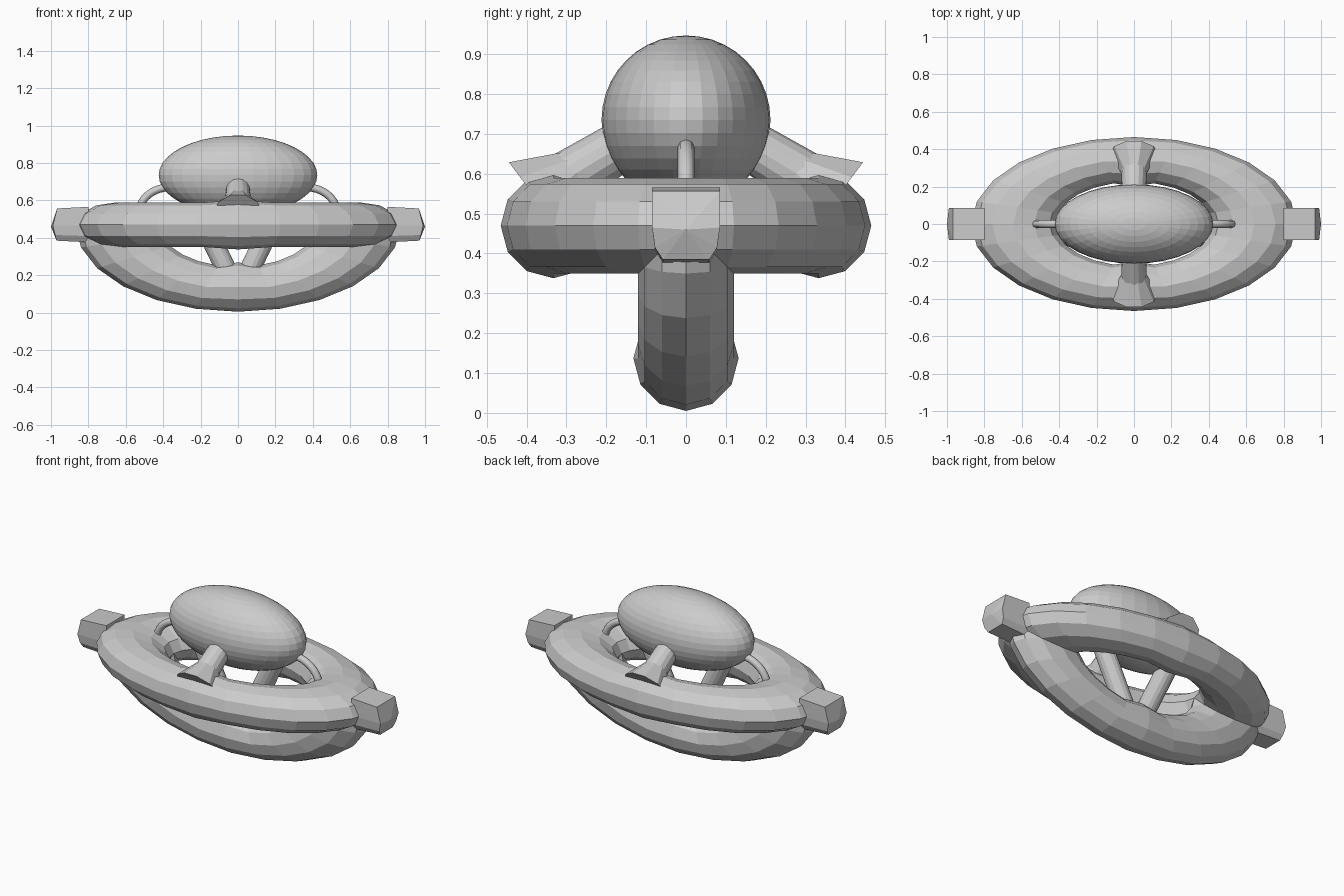
import bpy, bmesh, math
from mathutils import Vector

if "Cube" in bpy.data.objects:
    bpy.data.objects.remove(bpy.data.objects["Cube"])

CZ = 0.47          # height of the ring centre
STRETCH = 1.87     # rings are round tori stretched along x


def mesh_object(name, bm):
    bmesh.ops.recalc_face_normals(bm, faces=bm.faces)
    me = bpy.data.meshes.new(name)
    bm.to_mesh(me)
    bm.free()
    ob = bpy.data.objects.new(name, me)
    bpy.context.collection.objects.link(ob)
    return ob


def loft(name, loops, closed=False):
    """Skin a list of equal-length point loops."""
    bm = bmesh.new()
    rows = [[bm.verts.new(p) for p in loop] for loop in loops]
    n = len(rows[0])
    for i in range(len(rows) if closed else len(rows) - 1):
        a, b = rows[i], rows[(i + 1) % len(rows)]
        for j in range(n):
            k = (j + 1) % n
            bm.faces.new((a[j], a[k], b[k], b[j]))
    if not closed:
        bm.faces.new(rows[0])
        bm.faces.new(rows[-1])
    return mesh_object(name, bm)


def ring(name, start, steps, upright, R=0.345, r=0.12, segs=24, sides=12):
    """Stretched torus (or half of one), slightly swollen where x = 0."""
    loops = []
    for i in range(steps):
        a = math.radians(start) + 2 * math.pi * i / segs
        swell = 1.1 if abs(math.cos(a)) < 0.01 else 1.0
        loop = []
        for j in range(sides):
            b = 2 * math.pi * j / sides
            rad = R - r * (swell - 1) + r * swell * math.cos(b)
            x, u, v = STRETCH * rad * math.cos(a), rad * math.sin(a), r * swell * math.sin(b)
            loop.append((x, v, CZ + u) if upright else (x, u, CZ + v))
        loops.append(loop)
    return loft(name, loops, closed=steps == segs)


def tapered(name, p, q, r1, r2, sides=16):
    """Round strut from p to q."""
    p, q = Vector(p), Vector(q)
    rot = (q - p).to_track_quat('Z', 'Y')
    circle = [Vector((math.cos(t), math.sin(t), 0)) for t in
              [2 * math.pi * k / sides for k in range(sides)]]
    return loft(name, [[c + rot @ (d * r) for d in circle] for c, r in ((p, r1), (q, r2))])


# Horizontal ring and the half ring hanging below it
ring("main_ring", 0, 24, False)
ring("keel_half_ring", 180, 13, True)

# Ellipsoid body
bpy.ops.mesh.primitive_uv_sphere_add(segments=32, ring_count=20, radius=0.212, location=(0, 0, 0.735))
body = bpy.context.object
body.name = "body"
body.scale = (2.0, 1, 1)

# Front and back struts with a flared foot on the ring
for s, side in ((-1, "front"), (1, "back")):
    tapered(side + "_strut", (0, s * 0.36, 0.55), (0, s * 0.13, 0.69), 0.072, 0.062)
    tapered(side + "_strut_foot", (0, s * 0.37, 0.53), (0, s * 0.27, 0.605), 0.13, 0.065, 10)

for s, side in ((-1, "left"), (1, "right")):
    # V strut from the keel up to the body
    tapered(side + "_v_strut", (s * 0.03, 0, 0.16), (s * 0.25, 0, 0.62), 0.055, 0.055)

    # Thin curved pipe from the body end to the ring
    cu = bpy.data.curves.new(side + "_pipe", 'CURVE')
    cu.dimensions = '3D'
    cu.bevel_depth = 0.021
    cu.bevel_resolution = 2
    cu.use_fill_caps = True
    sp = cu.splines.new('POLY')
    sp.points.add(9)
    for k, pt in enumerate(sp.points):
        t = math.radians(100 * (1 - k / 9) - 8)
        pt.co = (s * (0.365 + 0.165 * math.cos(t)), 0, 0.53 + 0.14 * math.sin(t), 1)
    bpy.context.collection.objects.link(bpy.data.objects.new(side + "_pipe", cu))

    # Faceted end cap with a nose at mid height
    prof = [(-0.085, 0.557), (0.085, 0.557), (0.085, 0.465), (0.078, 0.415),
            (0.058, 0.385), (-0.058, 0.385), (-0.078, 0.415), (-0.085, 0.465)]
    cap = loft(side + "_end_cap", [
        [(s * 0.80, y, CZ + (z - CZ) * 1.1) for y, z in prof],
        [(s * (0.99 - 0.25 * abs(z - 0.465)), y, z) for y, z in prof]])
    bm = bmesh.new()
    bm.from_mesh(cap.data)
    outer = max(bm.faces, key=lambda f: s * f.calc_center_median().x)
    nose = bmesh.ops.poke(bm, faces=[outer])["verts"][0]
    nose.co = (s * 1.0, 0, 0.46)
    bm.to_mesh(cap.data)
    bm.free()
